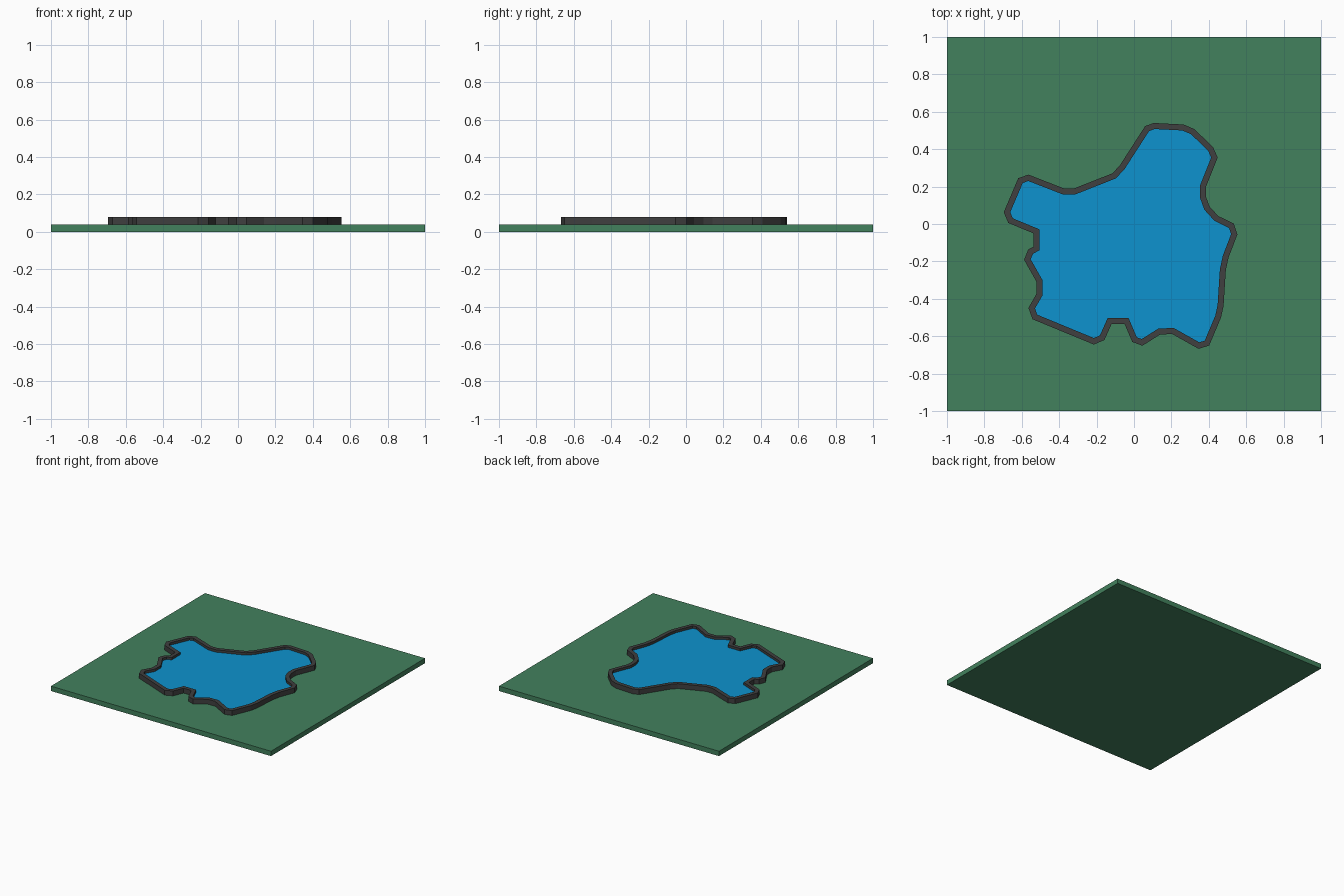
import bpy, bmesh
from mathutils import Vector

if "Cube" in bpy.data.objects:
    bpy.data.objects.remove(bpy.data.objects["Cube"])

# Shoreline: centre line of the rim, clockwise from the top
SHORE = [(.07, .51), (.108, .524), (.262, .516), (.315, .493), (.41, .40),
         (.43, .355), (.37, .205), (.37, .14), (.39, .085), (.44, .03),
         (.521, -.01), (.536, -.055), (.49, -.175), (.475, -.245),
         (.463, -.435), (.45, -.495), (.39, -.637), (.347, -.65),
         (.208, -.572), (.135, -.575), (.043, -.633), (.003, -.618),
         (-.04, -.518), (-.13, -.518), (-.17, -.608), (-.215, -.627),
         (-.53, -.497), (-.547, -.45), (-.505, -.377), (-.505, -.305),
         (-.57, -.19), (-.553, -.148), (-.52, -.13), (-.52, -.04),
         (-.66, .018), (-.679, .063), (-.607, .232), (-.565, .247),
         (-.38, .175), (-.315, .175), (-.107, .257), (-.064, .302)]
BASE_TOP, WATER_TOP, RIM_TOP = .04, .06, .08
HALF_RIM = .016


def offset(points, d):
    """Mitred outward offset of a clockwise loop."""
    out = []
    for i, p in enumerate(points):
        p = Vector(p)
        a = (p - Vector(points[i - 1])).normalized()
        b = (Vector(points[(i + 1) % len(points)]) - p).normalized()
        na, nb = Vector((-a.y, a.x)), Vector((-b.y, b.x))
        out.append(p + (na + nb) * d / (1 + na.dot(nb)))
    return out


def make(name, bm, color):
    bmesh.ops.recalc_face_normals(bm, faces=bm.faces)
    mesh = bpy.data.meshes.new(name)
    bm.to_mesh(mesh)
    bm.free()
    mat = bpy.data.materials.new(name + "_material")
    mat.diffuse_color = (*color, 1)
    mat.use_nodes = True
    mat.node_tree.nodes["Principled BSDF"].inputs["Base Color"].default_value = mat.diffuse_color
    mesh.materials.append(mat)
    obj = bpy.data.objects.new(name, mesh)
    bpy.context.collection.objects.link(obj)


def slab(name, points, z0, z1, color):
    bm = bmesh.new()
    face = bm.faces.new([bm.verts.new((x, y, z0)) for x, y in points])
    ext = bmesh.ops.extrude_face_region(bm, geom=[face], use_keep_orig=True)
    top = [v for v in ext["geom"] if isinstance(v, bmesh.types.BMVert)]
    bmesh.ops.translate(bm, verts=top, vec=(0, 0, z1 - z0))
    make(name, bm, color)


def ring(name, inner, outer, z0, z1, color):
    bm = bmesh.new()
    loops = [[bm.verts.new((x, y, z)) for x, y in pts]
             for pts, z in ((inner, z0), (outer, z0), (outer, z1), (inner, z1))]
    n = len(inner)
    for k in range(4):
        a, b = loops[k], loops[(k + 1) % 4]
        for i in range(n):
            j = (i + 1) % n
            bm.faces.new((a[i], a[j], b[j], b[i]))
    make(name, bm, color)


# Grass plate
slab("ground_plate", [(-1, -1), (1, -1), (1, 1), (-1, 1)], 0, BASE_TOP, (.055, .22, .11))
# Pond water
slab("water", SHORE, BASE_TOP, WATER_TOP, (.004, .29, .62))
# Raised stone edge
ring("pond_rim", offset(SHORE, -HALF_RIM), offset(SHORE, HALF_RIM),
     BASE_TOP, RIM_TOP, (.05, .05, .05))
